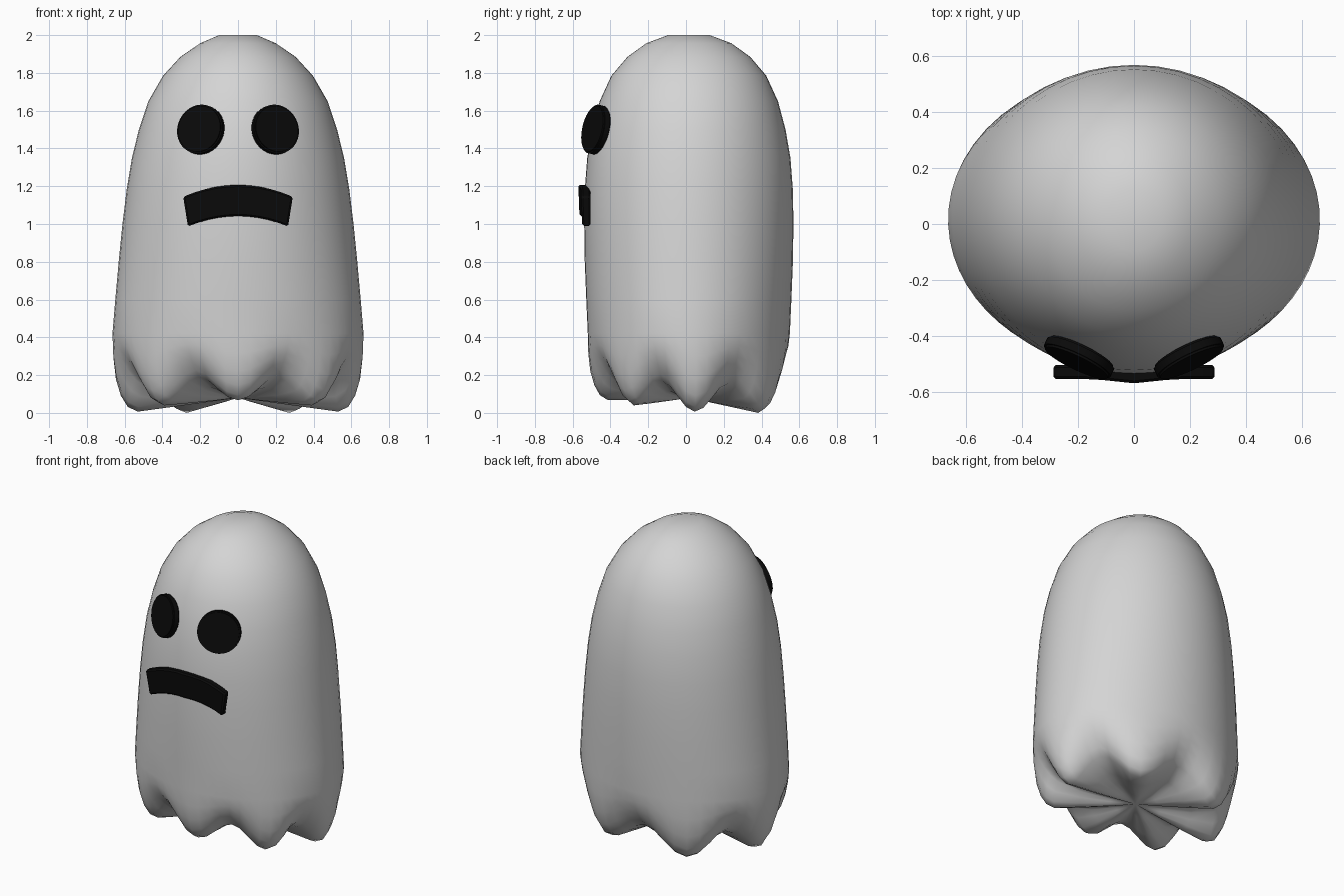
import bpy, bmesh, math
from mathutils import Vector

cube = bpy.data.objects.get("Cube")
if cube:
    bpy.data.objects.remove(cube, do_unlink=True)


def material(name, rgb, rough):
    m = bpy.data.materials.new(name)
    m.use_nodes = True
    m.diffuse_color = (*rgb, 1)
    bsdf = m.node_tree.nodes["Principled BSDF"]
    bsdf.inputs["Base Color"].default_value = (*rgb, 1)
    bsdf.inputs["Roughness"].default_value = rough
    return m


WHITE = material("sheet white", (0.66, 0.66, 0.66), 0.6)
BLACK = material("face black", (0.003, 0.003, 0.003), 0.6)


def finish(bm, name, mat, angle):
    bmesh.ops.recalc_face_normals(bm, faces=bm.faces)
    me = bpy.data.meshes.new(name)
    bm.to_mesh(me)
    bm.free()
    ob = bpy.data.objects.new(name, me)
    bpy.context.collection.objects.link(ob)
    me.materials.append(mat)
    bpy.ops.object.select_all(action='DESELECT')
    ob.select_set(True)
    bpy.context.view_layer.objects.active = ob
    bpy.ops.object.shade_smooth_by_angle(angle=math.radians(angle))
    return ob


# Sheet body: rings of (half width, half depth, z), then a scalloped hem
LOBES, SEGS, CY = 7, 56, 0.015
UPPER = [(0.1, 0.11, 2.0), (0.2, 0.225, 1.957), (0.305, 0.325, 1.885),
         (0.397, 0.41, 1.785), (0.475, 0.472, 1.65), (0.525, 0.512, 1.5),
         (0.562, 0.538, 1.35), (0.59, 0.551, 1.18), (0.612, 0.554, 1.0),
         (0.632, 0.551, 0.8), (0.65, 0.543, 0.6), (0.665, 0.535, 0.42)]
# Hem paths as (scale, z), first down a lobe, then through a notch
LOBE = [(0.995, 0.3), (0.975, 0.18), (0.935, 0.09), (0.88, 0.03), (0.8, 0.005),
        (0.55, 0.03), (0.25, 0.06)]
NOTCH = [(0.985, 0.36), (0.95, 0.3), (0.9, 0.25), (0.84, 0.2), (0.77, 0.16),
         (0.55, 0.11), (0.25, 0.09)]

bm = bmesh.new()
rings = []
# even turns from the front, and the actual angles with the lobes drawn forward
turns = [2 * math.pi * i / SEGS for i in range(SEGS)]
angles = [u - math.pi / 2 - 0.14 * math.sin(u) + 0.035 * math.sin(2 * u)
          for u in turns]
for rx, ry, z in UPPER:
    rings.append([bm.verts.new((rx * math.cos(a), CY + ry * math.sin(a), z))
                  for a in angles])
for (ls, lz), (ns, nz) in zip(LOBE, NOTCH):
    ring = []
    for u, a in zip(turns, angles):
        n = 0.5 - 0.5 * math.cos(LOBES * u)
        s, z = ls + (ns - ls) * n, lz + (nz - lz) * n
        # the hem rises towards the front
        lift = 0.085 * (0.5 - 0.5 * math.sin(a)) ** 3 * s * max(0, 1 - z / 0.4)
        ring.append(bm.verts.new((0.665 * s * math.cos(a),
                                  CY + 0.535 * s * math.sin(a), z + lift - 0.005)))
    rings.append(ring)
for r0, r1 in zip(rings, rings[1:]):
    for i in range(SEGS):
        j = (i + 1) % SEGS
        bm.faces.new((r0[i], r0[j], r1[j], r1[i]))
for ring, z in ((rings[0], 2.0), (rings[-1], 0.08)):
    tip = bm.verts.new((0, CY, z))
    for i in range(SEGS):
        bm.faces.new((tip, ring[i], ring[(i + 1) % SEGS]))
finish(bm, "sheet_body", WHITE, 75)

# Eyes: tilted discs lying on the curve of the head
for side, name in ((1, "left_eye"), (-1, "right_eye")):
    bm = bmesh.new()
    bmesh.ops.create_cone(bm, cap_ends=True, segments=32, radius1=0.132,
                          radius2=0.132, depth=0.045)
    rims = [e for e in bm.edges if abs(e.verts[0].co.z - e.verts[1].co.z) < 0.01]
    bmesh.ops.bevel(bm, geom=rims, offset=0.008, segments=2, affect='EDGES')
    ob = finish(bm, name, BLACK, 40)
    ob.location = (side * 0.197, -0.477, 1.5)
    normal = Vector((side * 0.42, -0.88, 0.2))
    ob.rotation_euler = normal.to_track_quat('Z', 'Y').to_euler()

# Mouth: a downturned arched bar with softened edges
bm = bmesh.new()
STEPS = 10
sections = []
for i in range(STEPS + 1):
    t = 2 * i / STEPS - 1
    top = (0.29 * t, 1.207 - 0.063 * t * t)
    low = (0.265 * t, 1.042 - 0.055 * t * t)
    front = -0.555 - 0.015 * max(0, 1 - abs(t) / 0.5)
    sections.append([bm.verts.new((p[0], y, p[1])) for p, y in
                     ((top, -0.505), (top, front), (low, front + 0.006), (low, -0.505))])
for s0, s1 in zip(sections, sections[1:]):
    for k in range(4):
        bm.faces.new((s0[k], s0[(k + 1) % 4], s1[(k + 1) % 4], s1[k]))
bm.faces.new(sections[0])
bm.faces.new(sections[-1])
bmesh.ops.recalc_face_normals(bm, faces=bm.faces)
sharp = [e for e in bm.edges if e.calc_face_angle(0) > math.radians(50)]
bmesh.ops.bevel(bm, geom=sharp, offset=0.009, segments=1, affect='EDGES')
finish(bm, "mouth", BLACK, 35)
